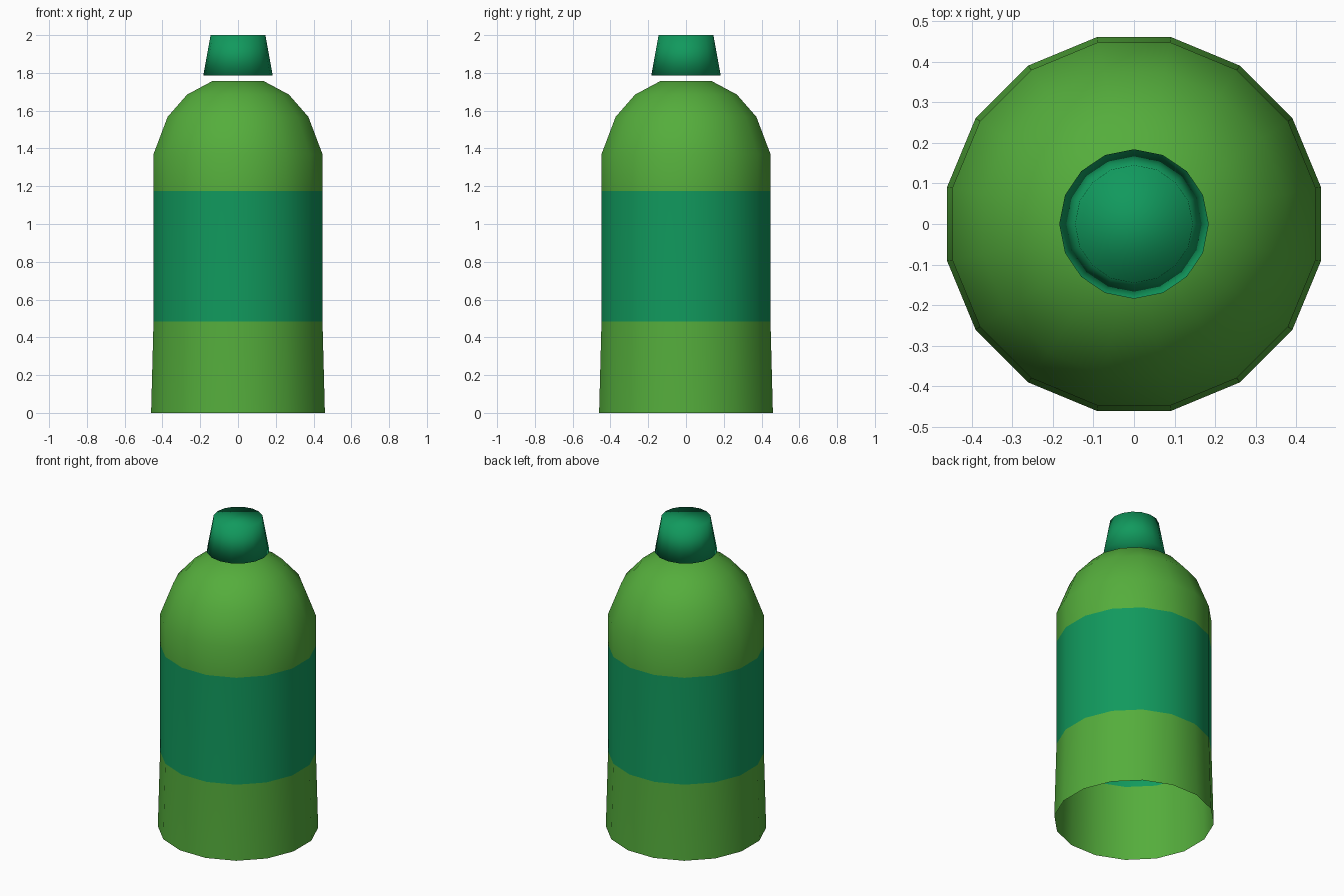
import bpy, bmesh, math

cube = bpy.data.objects.get("Cube")
if cube:
    bpy.data.objects.remove(cube, do_unlink=True)

SIDES = 16


def material(name, color):
    mat = bpy.data.materials.new(name)
    mat.use_nodes = True
    mat.diffuse_color = color
    mat.node_tree.nodes["Principled BSDF"].inputs["Base Color"].default_value = color
    return mat


def lathe(name, profile, turn, materials, close_bottom):
    """Turn a (radius, height) profile into a smooth 16-sided shell with a closed top."""
    bm = bmesh.new()
    rings = []
    for r, z in profile:
        angles = [2 * math.pi * (i + turn) / SIDES for i in range(SIDES)]
        rings.append([bm.verts.new((r * math.cos(a), r * math.sin(a), z)) for a in angles])
    for low, high in zip(rings, rings[1:]):
        for i in range(SIDES):
            j = (i + 1) % SIDES
            bm.faces.new((low[i], low[j], high[j], high[i]))
    bm.faces.new(rings[-1])
    if close_bottom:
        bm.faces.new(rings[0][::-1])
    for face in bm.faces:
        face.smooth = True
    mesh = bpy.data.meshes.new(name)
    bm.to_mesh(mesh)
    bm.free()
    for mat in materials:
        mesh.materials.append(mat)
    obj = bpy.data.objects.new(name, mesh)
    bpy.context.collection.objects.link(obj)
    return obj


leaf_green = material("leaf_green", (0.09, 0.42, 0.045, 1))
teal_green = material("teal_green", (0.0056, 0.32, 0.11, 1))

# Bottle body: flared open base, straight wall, domed shoulder
LABEL_LOW, LABEL_HIGH = 0.485, 1.175
body = lathe("bottle_body",
             [(0.469, 0), (0.456, LABEL_LOW), (0.456, LABEL_HIGH), (0.456, 1.37),
              (0.38, 1.567), (0.275, 1.685), (0.138, 1.757)],
             0.5, [leaf_green, teal_green], False)

# Label band: the wall faces between the two label heights
for face in body.data.polygons:
    if LABEL_LOW < face.center.z < LABEL_HIGH:
        face.material_index = 1

# Floating tapered cap
lathe("bottle_cap", [(0.184, 1.785), (0.145, 2.0)], 0, [teal_green], True)
